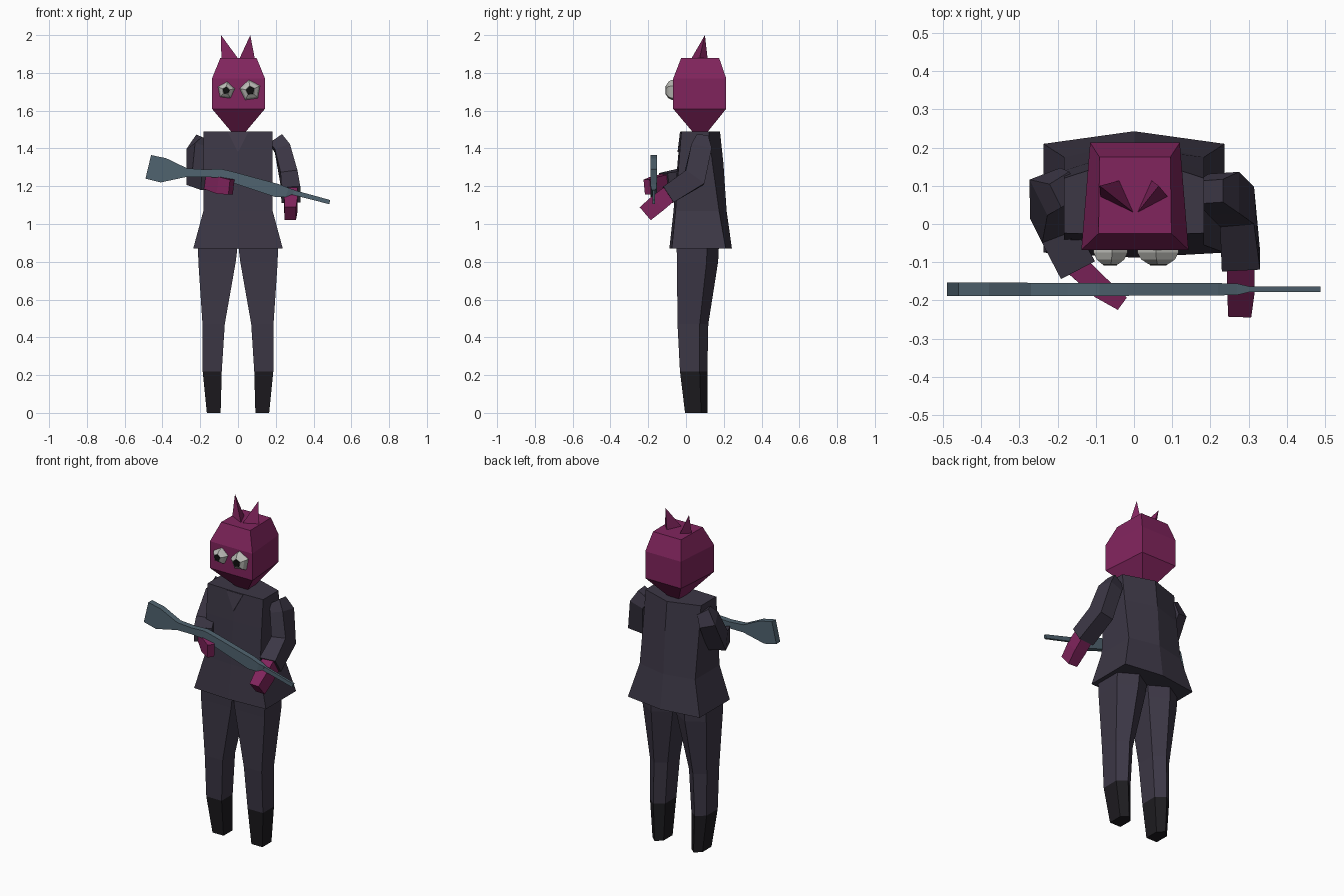
import bpy, bmesh, math
from mathutils import Vector

if "Cube" in bpy.data.objects:
    bpy.data.objects.remove(bpy.data.objects["Cube"])


def material(name, rgb):
    m = bpy.data.materials.new(name)
    m.diffuse_color = (*rgb, 1)
    m.use_nodes = True
    m.node_tree.nodes["Principled BSDF"].inputs["Base Color"].default_value = m.diffuse_color
    return m


SUIT = material("suit", (0.045, 0.038, 0.06))
LAPEL = material("lapel", (0.055, 0.045, 0.07))
SHOE = material("dark_cuff", (0.012, 0.011, 0.014))
SKIN = material("skin", (0.22, 0.018, 0.11))
METAL = material("metal", (0.08, 0.125, 0.16))
WHITE = material("eye_white", (0.5, 0.5, 0.47))
BLACK = material("pupil", (0.005, 0.005, 0.005))


def loft(name, rings, mat, end_mat=None, mirror=False):
    """Join equal-length rings with flat quads and cap both ends.
    end_mat colours the last band and the last cap."""
    bm = bmesh.new()
    vs = [[bm.verts.new(p) for p in ring] for ring in rings]
    n = len(vs[0])
    bm.faces.new(vs[0][::-1])
    for k, (a, b) in enumerate(zip(vs, vs[1:])):
        for i in range(n):
            j = (i + 1) % n
            f = bm.faces.new((a[i], a[j], b[j], b[i]))
            f.material_index = int(bool(end_mat) and k == len(vs) - 2)
    f = bm.faces.new(vs[-1])
    f.material_index = int(bool(end_mat))
    bmesh.ops.recalc_face_normals(bm, faces=bm.faces)
    me = bpy.data.meshes.new(name)
    bm.to_mesh(me)
    bm.free()
    me.materials.append(mat)
    if end_mat:
        me.materials.append(end_mat)
    ob = bpy.data.objects.new(name, me)
    bpy.context.collection.objects.link(ob)
    if mirror:
        ob.modifiers.new("mirror", 'MIRROR')
    return ob


def tube(name, path, sizes, ref, mat):
    """Square-section limb along a path; sizes are half width and half depth."""
    pts = [Vector(p) for p in path]
    rings = []
    for i, p in enumerate(pts):
        t = (pts[min(i + 1, len(pts) - 1)] - pts[max(i - 1, 0)]).normalized()
        a = Vector(ref)
        a = (a - t * a.dot(t)).normalized()
        b = t.cross(a)
        w, d = sizes[i]
        rings.append([p + a * w * u + b * d * v
                      for u, v in ((-1, -1), (1, -1), (1, 1), (-1, 1))])
    return loft(name, rings, mat)


# Head: wide four-sided block, tapering to crown and chin
def head_ring(z, xf, xb, yf, yb):
    return [(-xf, yf, z), (xf + 0.005, yf, z), (xb + 0.005, yb, z), (-xb, yb, z)]


loft("head", [head_ring(1.47, 0.02, 0.02, 0.05, 0.10),
              head_ring(1.61, 0.138, 0.115, -0.068, 0.213),
              head_ring(1.77, 0.138, 0.115, -0.068, 0.213),
              head_ring(1.88, 0.093, 0.09, -0.025, 0.175)], SKIN)


# Ears: three-sided spikes
def ear(name, base, tip):
    tip = Vector(tip)
    top = [tip.lerp(Vector((x, y, 1.87)), 0.01) for x, y in base]
    loft(name, [[(x, y, 1.87) for x, y in base], top], SKIN)


ear("left_ear", [(0.005, 0.025), (-0.035, 0.115), (-0.088, 0.07)], (-0.09, 0.10, 2.0))
ear("right_ear", [(0.005, 0.025), (0.045, 0.115), (0.09, 0.07)], (0.065, 0.10, 2.0))


# Eyes: five-sided domes with a dark pupil
def eye(side, x, z, r, turn):
    def ring(k, y):
        return [(x + r * k * math.cos(turn + i * math.tau / 5), y,
                 z + r * k * math.sin(turn + i * math.tau / 5)) for i in range(5)]
    loft(side + "_eye", [ring(1, -0.06), ring(1, -0.075), ring(0.82, -0.093),
                         ring(0.45, -0.106)], WHITE)
    loft(side + "_pupil", [ring(0.45, -0.10), ring(0.4, -0.109)], BLACK)


eye("left", -0.063, 1.707, 0.047, 0.2)
eye("right", 0.065, 1.707, 0.057, 0.45)


# Jacket: six-sided, with a ridge down the front and back, flaring at the hem
def jacket_ring(z, x, yf, yfc, yb, ybc):
    return [(-x, yf, z), (0, yfc, z), (x, yf, z), (x, yb, z), (0, ybc, z), (-x, yb, z)]


loft("jacket", [jacket_ring(0.87, 0.237, -0.075, -0.088, 0.21, 0.243),
                jacket_ring(1.07, 0.183, -0.055, -0.066, 0.175, 0.215),
                jacket_ring(1.32, 0.183, -0.038, -0.045, 0.14, 0.198),
                jacket_ring(1.49, 0.183, -0.024, -0.03, 0.12, 0.18)], SUIT)

# Collar opening
loft("collar", [[(-0.055, y, 1.487), (0, y - 0.013, 1.38), (0.055, y, 1.487)]
                for y in (-0.02, -0.032)], LAPEL)


# Legs: five-sided, ridge at the back
def leg_ring(z, xi, xo, yf, yb):
    xm, ys = (xi + xo) / 2, yf + (yb - yf) * 0.72
    return [(xi, yf, z), (xo, yf, z), (xo, ys, z), (xm, yb, z), (xi, ys, z)]


loft("legs", [leg_ring(0.90, 0.0, 0.212, -0.05, 0.175),
              leg_ring(0.80, 0.012, 0.21, -0.048, 0.17),
              leg_ring(0.47, 0.07, 0.188, -0.045, 0.118),
              leg_ring(0.22, 0.086, 0.187, -0.032, 0.113),
              leg_ring(0.0, 0.092, 0.165, -0.005, 0.113)], SUIT, SHOE, mirror=True)

# Right arm, hanging forward under the barrel
tube("right_sleeve", [(0.20, 0.085, 1.45), (0.235, 0.08, 1.40), (0.27, 0.045, 1.245),
                      (0.28, -0.095, 1.155)],
     [(0.04, 0.03), (0.042, 0.055), (0.045, 0.06), (0.05, 0.05)], (1, 0, 0), SUIT)
tube("right_hand", [(0.28, -0.08, 1.165), (0.28, -0.15, 1.11), (0.277, -0.215, 1.055)],
     [(0.036, 0.045), (0.036, 0.048), (0.03, 0.045)], (1, 0, 0), SKIN)

# Left arm, folded across the grip
tube("left_sleeve", [(-0.18, 0.09, 1.45), (-0.21, 0.085, 1.40), (-0.21, 0.0, 1.245),
                     (-0.15, -0.115, 1.225)],
     [(0.035, 0.035), (0.045, 0.055), (0.05, 0.055), (0.05, 0.045)], (0.8, 0.4, 0), SUIT)
tube("left_hand", [(-0.155, -0.105, 1.225), (-0.09, -0.165, 1.205), (-0.035, -0.205, 1.195)],
     [(0.03, 0.04), (0.028, 0.045), (0.02, 0.04)], (0.6, 0.7, 0), SKIN)


# Long gun: stock, body and barrel as bands of (x, top z, bottom z, half thickness)
def gun_part(name, bands):
    yc = -0.171
    loft(name, [[(x + s, yc - w, zt), (x + s, yc + w, zt), (x, yc + w, zb), (x, yc - w, zb)]
                for x, s, zt, zb, w in bands], METAL)


gun_part("gun_stock", [(-0.49, 0.03, 1.365, 1.24, 0.018), (-0.41, 0.03, 1.348, 1.22, 0.018),
                       (-0.27, 0.0, 1.295, 1.25, 0.017), (-0.17, 0.0, 1.288, 1.25, 0.017)])
gun_part("gun_body", [(-0.18, 0.0, 1.288, 1.25, 0.017), (-0.10, 0.01, 1.292, 1.245, 0.017),
                      (-0.04, 0.02, 1.275, 1.222, 0.017), (0.20, 0.02, 1.21, 1.142, 0.016),
                      (0.25, 0.02, 1.19, 1.142, 0.015), (0.29, 0.01, 1.18, 1.158, 0.008)])
gun_part("gun_barrel", [(0.26, 0.005, 1.188, 1.162, 0.007), (0.483, 0.005, 1.127, 1.105, 0.007)])
